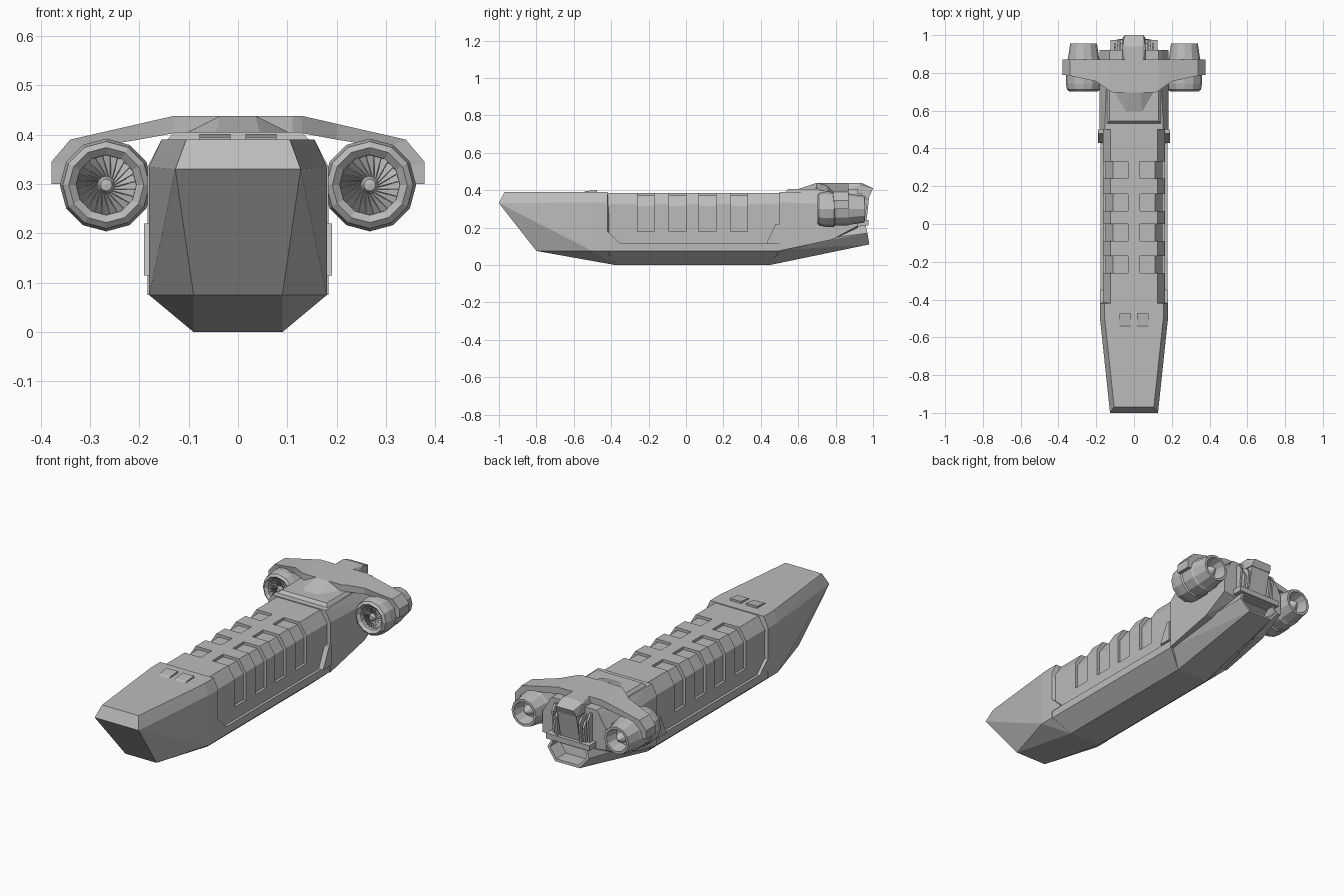
import bpy, bmesh, math
from mathutils import Matrix, Vector

if "Cube" in bpy.data.objects:
    bpy.data.objects.remove(bpy.data.objects["Cube"])

GREY = (0.5, 0.5, 0.5, 1)
mat = bpy.data.materials.new("hull_grey")
mat.use_nodes = True
mat.diffuse_color = GREY
mat.node_tree.nodes["Principled BSDF"].inputs["Base Color"].default_value = GREY


def finish(name, bm):
    bmesh.ops.recalc_face_normals(bm, faces=bm.faces)
    me = bpy.data.meshes.new(name)
    bm.to_mesh(me)
    bm.free()
    me.materials.append(mat)
    ob = bpy.data.objects.new(name, me)
    bpy.context.collection.objects.link(ob)
    return ob


def solid(name, pts, mirror=True):
    """Convex solid around points, mirrored across x."""
    bm = bmesh.new()
    pts = set(pts) | ({(-x, y, z) for x, y, z in pts} if mirror else set())
    for p in sorted(pts):
        bm.verts.new(p)
    bmesh.ops.convex_hull(bm, input=bm.verts)
    bmesh.ops.dissolve_limit(bm, angle_limit=0.01, verts=bm.verts, edges=bm.edges)
    return finish(name, bm)


def section(name, prof, y0, y1):
    """Symmetric cross-section of (x, z) points run along y."""
    return solid(name, [(x, y, z) for x, z in prof for y in (y0, y1)])


def side_plate(name, prof, x0, x1):
    """Outline of (y, z) points with thickness in x, one on each side."""
    for side, s in (("left", 1), ("right", -1)):
        solid(side + "_" + name, [(s * x, y, z) for y, z in prof for x in (x0, x1)], False)


def lathe(name, prof, cx, cz, n=12):
    """Round part about a y axis from (radius, y) points."""
    bm = bmesh.new()
    vs = [bm.verts.new((r, y, 0)) for r, y in prof]
    es = [bm.edges.new(p) for p in zip(vs, vs[1:])]
    bmesh.ops.spin(bm, geom=vs + es, cent=(0, 0, 0), axis=(0, 1, 0),
                   angle=math.tau, steps=n, use_merge=True)
    bmesh.ops.remove_doubles(bm, verts=bm.verts, dist=1e-5)
    bmesh.ops.translate(bm, verts=bm.verts, vec=(cx, 0, cz))
    return finish(name, bm)


# Bow
solid("bow", [(.105, -.97, .39), (.127, -1, .33), (.09, -.8, .075), (.09, -.38, 0),
              (.18, -.5, .075), (.18, -.5, .335), (.155, -.5, .39),
              (.18, -.42, .075), (.18, -.42, .335), (.155, -.42, .39)])
for side, s in (("left", 1), ("right", -1)):
    solid(side + "_bow_pad", [(s * x, y, z) for x in (.015, .078)
          for y, z in ((-.55, .388), (-.535, .395), (-.475, .401), (-.475, .388))], False)

# Belly and corner gussets of the side recess
solid("belly", [(.09, -.38, 0), (.09, .45, 0), (.178, -.42, .075), (.178, .5, .075),
                (.178, -.42, .115), (.178, .5, .115)])
side_plate("front_gusset", [(-.42, .11), (-.35, .115), (-.42, .18)], .14, .18)
side_plate("rear_gusset", [(.43, .115), (.44, .135), (.48, .18), (.48, .22), (.5, .22), (.5, .115)], .14, .19)

# Cargo bay: recessed core, raised ribs, sill and spine
section("bay_core", [(.15, .1), (.15, .315), (.112, .372)], -.43, .51)
section("bay_sill", [(.164, .1), (.164, .18)], -.43, .51)
section("bay_spine", [(.033, .3), (.033, .386)], -.43, .51)
for i, (a, b) in enumerate(((-.43, -.26), (-.17, -.09), (0, .07), (.16, .24), (.33, .51))):
    section(f"bay_rib_{i}", [(.164, .1), (.164, .325), (.125, .386)], a, b)

# Aft hull and roof plate
solid("aft_hull", [(.155, .5, .39), (.183, .5, .335), (.183, .5, .075), (.183, .78, .135),
                   (.183, .92, .21), (.183, .92, .32), (.14, .92, .39), (.1, .92, .2)])
solid("roof_plate", [(.145, .53, .388), (.13, .545, .405), (.145, .92, .388), (.13, .92, .405)])

# Tail keel ending in a hollow exhaust
keel = solid("tail_keel", [(.09, .45, 0), (.178, .45, .075), (.178, .5, .11), (.12, .97, .17),
                           (.07, .98, .11), (.1, .96, .215)])
bm = bmesh.new()
bm.from_mesh(keel.data)
back = [f for f in bm.faces if f.normal.y > .8 and f.calc_center_median().y > .9]
bmesh.ops.inset_region(bm, faces=back, thickness=.014)
hole = bmesh.ops.extrude_face_region(bm, geom=back)["geom"]
bmesh.ops.translate(bm, verts=[v for v in hole if isinstance(v, bmesh.types.BMVert)], vec=(0, -.08, 0))
bmesh.ops.delete(bm, geom=back, context="FACES")
bm.to_mesh(keel.data)
bm.free()

# Stern machinery
section("stern_ledge", [(.125, .212), (.125, .24)], .9, .975)
solid("stern_block", [(x, y, z) for x, z, y in ((.055, .235, .955), (.055, .39, .985))
                      for y in (.9, y)])
solid("stern_hump", [(.045, .85, .438), (.045, .94, .438), (.062, .85, .4), (.06, .94, .428),
                     (.05, 1, .41), (.06, .985, .375), (.062, .85, .375)])
for i, (x, top, y) in enumerate(((.067, .37, .965), (.083, .35, .955), (.1, .385, .945))):
    side_plate(f"stern_fin_{i}", [(.9, .235), (y, .235), (y + .012, top - .03),
                                  (y - .01, top), (.9, top)], x - .005, x + .006)

# Wing lofted across x from (x, z) top and bottom plus leading edge y
half = [((.11, .438), (.11, .4), .695), ((.13, .438), (.13, .403), .705),
        ((.2, .422), (.2, .39), .755), ((.34, .39), (.30, .374), .785),
        ((.378, .345), (.348, .335), .79), ((.378, .30), (.358, .30), .79)]
stations = [((-a[0], a[1]), (-b[0], b[1]), y) for a, b, y in reversed(half)] + half
bm = bmesh.new()
rings = [[bm.verts.new(p) for p in ((t[0], y, t[1]), (t[0], .87, t[1]),
                                    (b[0], .87, b[1]), (b[0], y, b[1]))] for t, b, y in stations]
for r, q in zip(rings, rings[1:]):
    for k in range(4):
        bm.faces.new((r[k], r[(k + 1) % 4], q[(k + 1) % 4], q[k]))
bm.faces.new(rings[0])
bm.faces.new(rings[-1])
finish("wing", bm)
solid("wing_cowl", [(.045, .59, .403), (.105, .695, .403), (.035, .695, .438),
                    (.105, .72, .403), (.035, .72, .438)])

# Engines with fan blades and exhaust cones
EZ = .298
for side, s in (("left", 1), ("right", -1)):
    cx = s * .267
    lathe(side + "_engine", [(0, .765), (.06, .765), (.061, .715), (.076, .702), (.088, .712),
                             (.094, .745), (.094, .79), (.088, .797), (.088, .865), (.083, .875),
                             (.071, .955), (.058, .955), (.046, .89), (0, .89)], cx, EZ)
    lathe(side + "_fan_hub", [(0, .712), (.012, .714), (.018, .73), (.018, .77)], cx, EZ)
    lathe(side + "_exhaust_cone", [(.03, .885), (.026, .92), (0, .95)], cx, EZ)
    bm = bmesh.new()
    for i in range(24):
        m = (Matrix.Translation((cx, .742, EZ)) @ Matrix.Rotation(math.tau * i / 24, 4, "Y")
             @ Matrix.Translation((.038, 0, 0)) @ Matrix.Rotation(.6, 4, "X")
             @ Matrix.Diagonal(Vector((.046, .03, .002, 1))))
        bmesh.ops.create_cube(bm, size=1, matrix=m)
    finish(side + "_fan_blades", bm)
    # Pylon between engine and aft hull
    solid(side + "_pylon", [(s * x, y, z) for x in (.15, .2) for y in (.76, .87)
                            for z in (.27, .33)], False)
